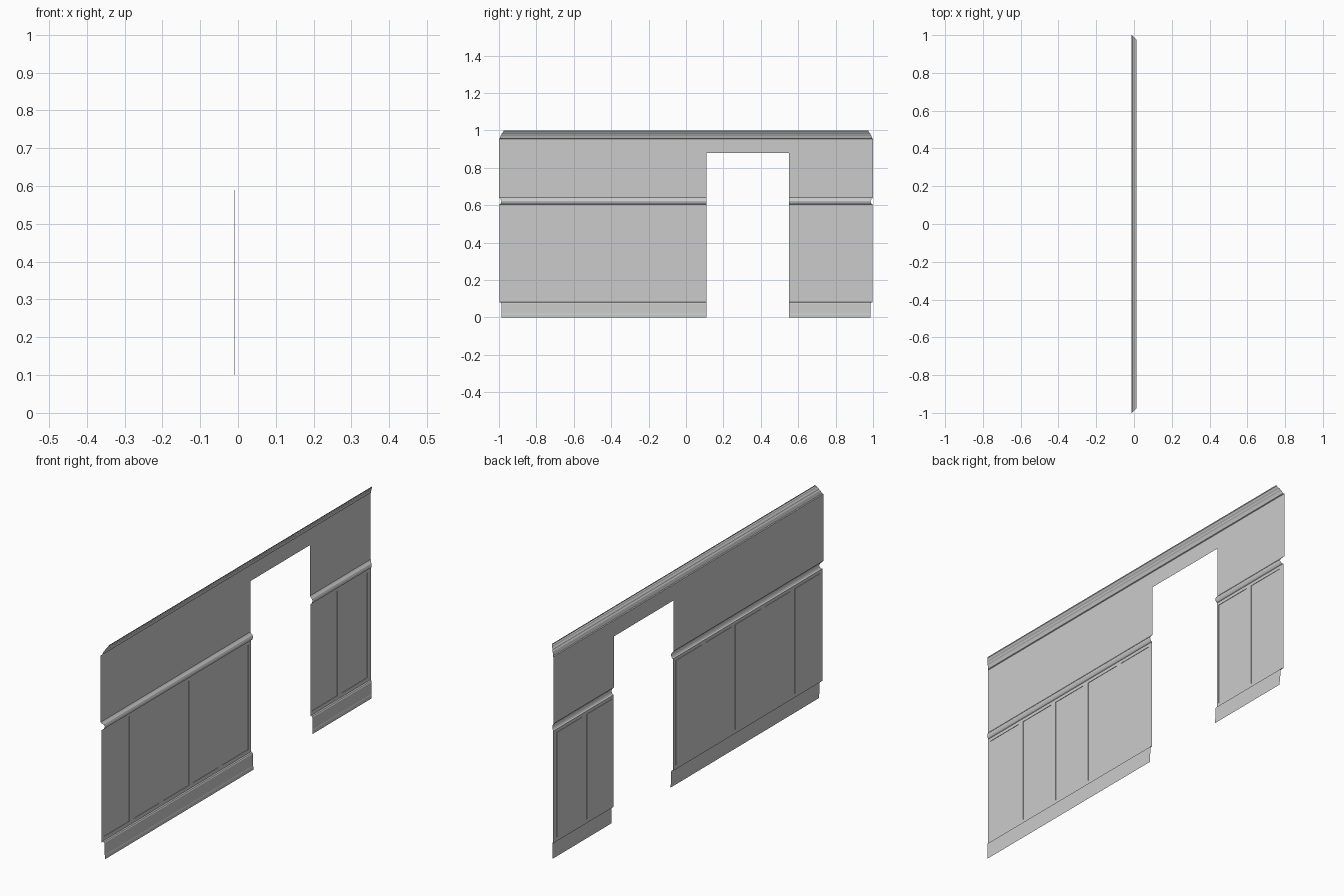
import bpy

if "Cube" in bpy.data.objects:
    bpy.data.objects.remove(bpy.data.objects["Cube"])

BACK = -0.0125          # x of the plaster wall, the rearmost surface
DOOR0, DOOR1, DOOR_TOP = 0.11, 0.55, 0.88
FACE, RECESS = -0.009, -0.011


def make(name, verts, faces):
    mesh = bpy.data.meshes.new(name)
    mesh.from_pydata(verts, [], faces)
    mesh.update()
    ob = bpy.data.objects.new(name, mesh)
    bpy.context.collection.objects.link(ob)
    return ob


def end_y(y, x):
    """Outer ends are mitred at 45 degrees for inside corners."""
    if abs(y) < 1:
        return y
    return (1 - (x - BACK)) * (1 if y > 0 else -1)


def strip(name, profile, y0, y1):
    """Sweep an (x, z) profile, listed bottom to top, along the wall."""
    verts = []
    for x, z in profile:
        verts += [(x, end_y(y0, x), z), (x, end_y(y1, x), z)]
    faces = [(2*i, 2*i+1, 2*i+3, 2*i+2) for i in range(len(profile) - 1)]
    return make(name, verts, faces)


def wainscot(name, y0, y1, panels):
    """Flat panelling with shallow recessed panels."""
    za, zb, zc, zd = 0.08, 0.10, 0.59, 0.605
    verts, faces = [], []

    def quad(pts):
        n = len(verts)
        verts.extend(pts)
        faces.append((n, n+1, n+2, n+3))

    def flat(x, a, b, lo, hi):
        quad([(x, a, lo), (x, b, lo), (x, b, hi), (x, a, hi)])

    a0, a1 = end_y(y0, FACE), end_y(y1, FACE)
    flat(FACE, a0, a1, za, zb)
    flat(FACE, a0, a1, zc, zd)
    prev = a0
    for p0, p1 in panels:
        flat(FACE, prev, p0, zb, zc)
        flat(RECESS, p0, p1, zb, zc)
        loop = [(p0, zb), (p1, zb), (p1, zc), (p0, zc)]
        for i in range(4):
            (ya, u), (yb, v) = loop[i], loop[(i + 1) % 4]
            quad([(FACE, ya, u), (FACE, yb, v),
                  (RECESS, yb, v), (RECESS, ya, u)])
        prev = p1
    flat(FACE, prev, a1, zb, zc)
    return make(name, verts, faces)


# Moulding profiles
base = [(0.002, 0), (0.002, 0.015), (0.0005, 0.02), (0.0, 0.075),
        (-0.003, 0.08), (FACE, 0.082)]
rail = [(FACE, 0.605), (-0.004, 0.608), (-0.001, 0.614), (0.001, 0.622),
        (-0.002, 0.63), (-0.008, 0.636), (BACK, 0.642)]
crown = [(BACK, 0.955), (-0.008, 0.957), (-0.006, 0.963), (-0.003, 0.972),
         (0.001, 0.977), (0.002, 0.982), (0.007, 0.988), (0.009, 0.993),
         (0.0125, 0.996), (0.0125, 1.0)]

# Panel layout at a regular pitch, skipping the doorway
cells = [(-0.98 + 0.22*k, -0.79 + 0.22*k) for k in range(9)]

# Wall sections on either side of the doorway
for side, y0, y1 in (("left", -1, DOOR0), ("right", DOOR1, 1)):
    strip("baseboard_" + side, base, y0, y1)
    wainscot("wainscot_" + side, y0, y1,
             [c for c in cells if c[0] > y0 and c[1] < y1])
    strip("chair_rail_" + side, rail, y0, y1)
    strip("upper_wall_" + side, [(BACK, 0.642), (BACK, DOOR_TOP)], y0, y1)

# Full-length header and crown moulding
strip("wall_header", [(BACK, DOOR_TOP), (BACK, 0.955)], -1, 1)
strip("crown_moulding", crown, -1, 1)
